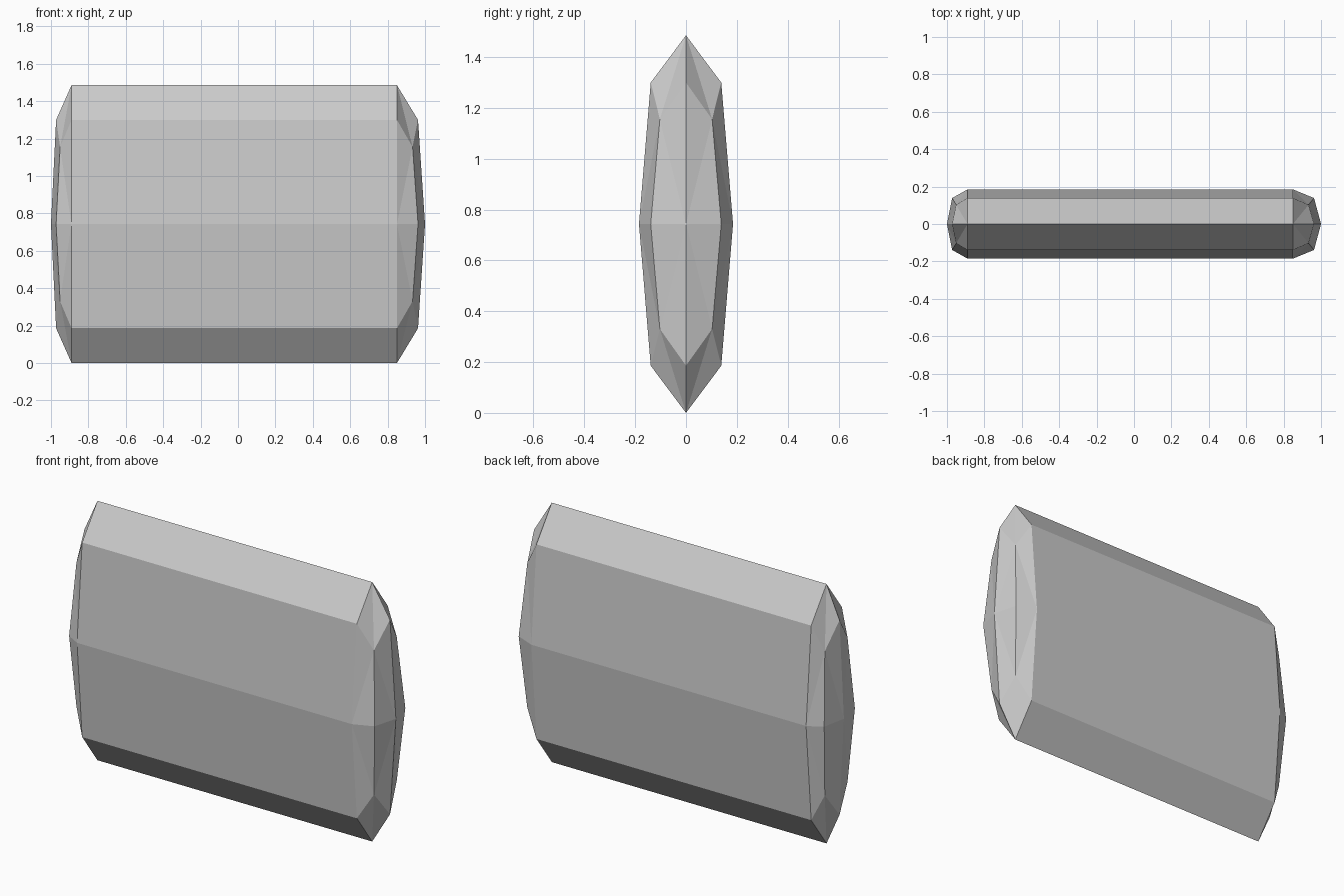
import bpy
import bmesh
from itertools import product
from mathutils import Vector

cube = bpy.data.objects.get("Cube")
if cube:
    bpy.data.objects.remove(cube, do_unlink=True)

HALF_DEPTH = 0.185
HALF_HEIGHT = 0.7425
EDGE, CORNER = 0.75, 5 / 9        # rounding of a once-smoothed box
CAPS = {-1: (-0.89, 0.11), 1: (0.85, 0.15)}   # cap start and length

bm = bmesh.new()


def place(p, side):
    """Map a point of the unit rounded box onto the cap on one side."""
    start, length = CAPS[side]
    return Vector((start + length * p.x, p.y * HALF_DEPTH, (p.z + 1) * HALF_HEIGHT))


def add_face(points):
    bm.faces.new([bm.verts.new(p) for p in points])


# Faceted end caps, one octant at a time
for signs in product((-1, 1), repeat=3):
    axes = [Vector([s if i == a else 0 for i in range(3)]) for a, s in enumerate(signs)]
    corner = sum(axes, Vector()) * CORNER
    for a in range(3):
        for b in range(3):
            if a != b:
                tri = (axes[a], (axes[a] + axes[b]) * EDGE, corner)
                add_face([place(p, signs[0]) for p in tri])

# Long body panels between the two caps
for sy, sz in product((-1, 1), repeat=2):
    y, z = Vector((0, sy, 0)), Vector((0, 0, sz))
    rim = (y + z) * EDGE
    for p in (y, z):
        add_face([place(p, -1), place(rim, -1), place(rim, 1), place(p, 1)])

bmesh.ops.remove_doubles(bm, verts=bm.verts[:], dist=0.0005)
bmesh.ops.recalc_face_normals(bm, faces=bm.faces[:])

mesh = bpy.data.meshes.new("faceted_bar")
bm.to_mesh(mesh)
bm.free()
body = bpy.data.objects.new("faceted_bar", mesh)
bpy.context.collection.objects.link(body)

# Plain grey finish
grey = bpy.data.materials.new("light_grey")
grey.use_nodes = True
colour = (0.6, 0.6, 0.6, 1)
grey.diffuse_color = colour
grey.node_tree.nodes["Principled BSDF"].inputs["Base Color"].default_value = colour
mesh.materials.append(grey)
